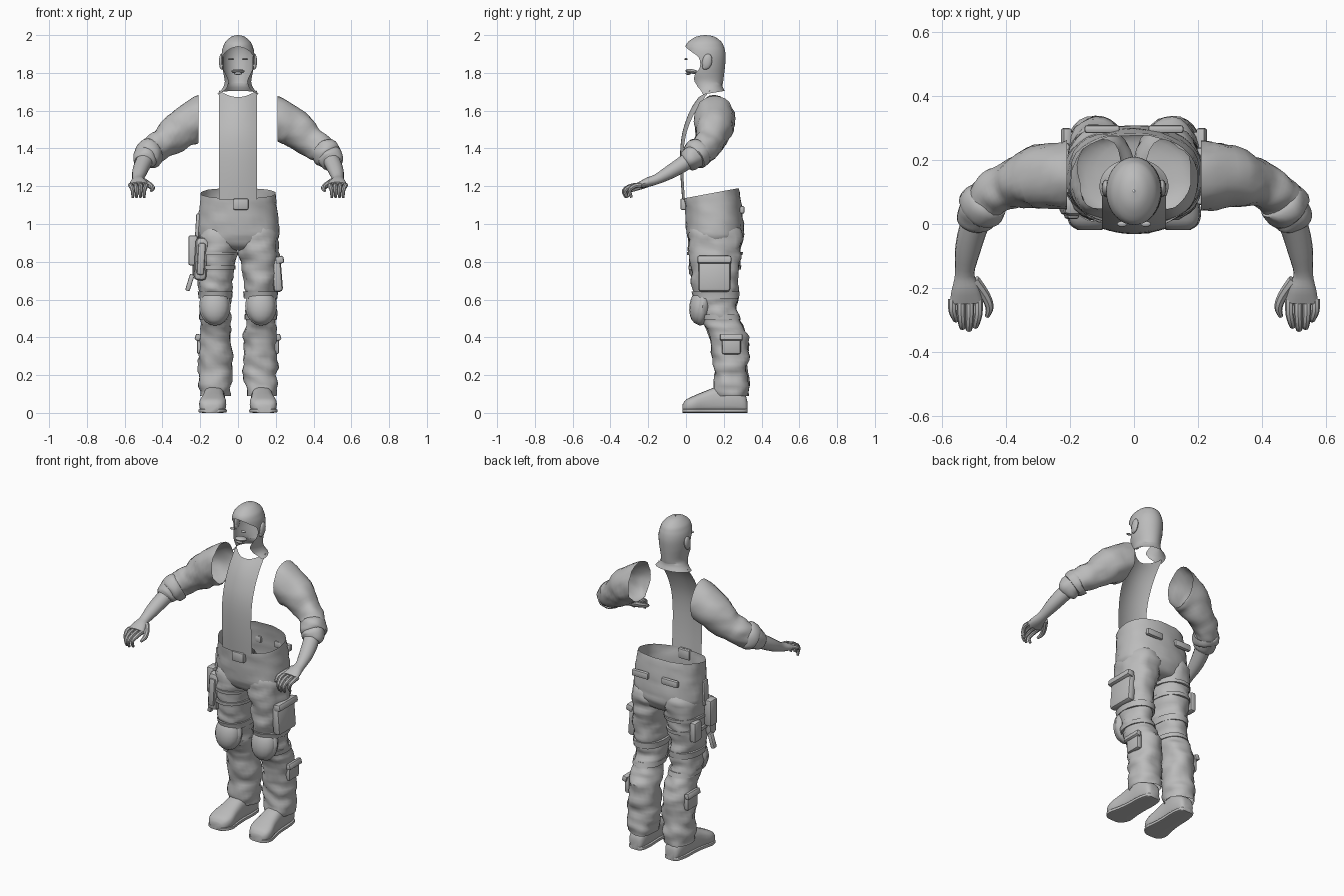
import bpy, bmesh, math
from mathutils import Vector, Matrix, noise

default_cube = bpy.data.objects.get("Cube")
if default_cube:
    bpy.data.objects.remove(default_cube, do_unlink=True)

grey = bpy.data.materials.new("plain grey")
grey.use_nodes = True
grey.diffuse_color = (0.5, 0.5, 0.5, 1)
grey.node_tree.nodes["Principled BSDF"].inputs["Base Color"].default_value = (0.5, 0.5, 0.5, 1)
parts = []
SIDES = (("left", 1), ("right", -1))


def finish(name, bm, recalc=True):
    if recalc:
        bmesh.ops.recalc_face_normals(bm, faces=bm.faces[:])
    mesh = bpy.data.meshes.new(name)
    bm.to_mesh(mesh)
    bm.free()
    mesh.materials.append(grey)
    obj = bpy.data.objects.new(name, mesh)
    bpy.context.collection.objects.link(obj)
    parts.append(obj)
    return obj


def resample(rows, steps):
    """Smooth curve through rows of numbers."""
    out = []
    for i in range(len(rows) - 1):
        before, a = rows[max(i - 1, 0)], rows[i]
        b, after = rows[i + 1], rows[min(i + 2, len(rows) - 1)]
        for k in range(steps):
            t = k / steps
            out.append([q + t / 2 * (r - p + t * (2 * p - 5 * q + 4 * r - s + t * (3 * (q - r) + s - p)))
                        for p, q, r, s in zip(before, a, b, after)])
    return out + [list(rows[-1])]


def power(value, e):
    return math.copysign(abs(value) ** e, value)


def loft(name, rings, seg=20, e=1.0, wrinkle=0.0, freq=18, caps=False):
    """Skin rings of (centre, side axis, back axis, front opening angle)."""
    bm = bmesh.new()
    skins = []
    for c, u, v, gap in rings:
        row = []
        for k in range(seg + 1):
            a = gap + (2 * math.pi - 2 * gap) * k / seg
            d = u * power(math.sin(a), e) - v * power(math.cos(a), e)
            p = c + d
            if wrinkle:
                p += d.normalized() * wrinkle * noise.noise(Vector((p.x, p.y, p.z * 1.6)) * freq)
            row.append(bm.verts.new(p))
        skins.append(row)
    for low, high in zip(skins, skins[1:]):
        for k in range(seg):
            bm.faces.new((low[k], low[k + 1], high[k + 1], high[k]))
    if caps:
        bm.faces.new(skins[0][:-1])
        bm.faces.new(skins[-1][:-1])
    bmesh.ops.remove_doubles(bm, verts=bm.verts[:], dist=0.0002)
    return finish(name, bm)


def tube(name, rows, side, ref, steps=3, start=None, **kw):
    """Tube along rows of x, y, z, radius across, radius along ref."""
    rows = resample(rows, steps)
    pts = [Vector((side * r[0], r[1], r[2])) for r in rows]
    rings = []
    for i, row in enumerate(rows):
        t = (pts[min(i + 1, len(pts) - 1)] - pts[max(i - 1, 0)]).normalized()
        if start is not None and i < steps:
            t = (Vector((side, 0, 0)).lerp(t, i / steps)).normalized()
        v = (ref - t * ref.dot(t)).normalized()
        rings.append((pts[i], t.cross(v) * row[3], v * row[4], 0))
    return loft(name, rings, **kw)


def box(name, centre, size, bevel=0.01, turn=0.0):
    bm = bmesh.new()
    bmesh.ops.create_cube(bm, size=1, matrix=Matrix.Translation(centre)
                          @ Matrix.Rotation(turn, 4, "Y") @ Matrix.Diagonal((*size, 1)))
    bmesh.ops.bevel(bm, geom=bm.edges[:], offset=bevel, segments=2, affect="EDGES", profile=0.5)
    return finish(name, bm)


def ball(name, centre, size, tilt=0.0):
    bm = bmesh.new()
    bmesh.ops.create_uvsphere(bm, u_segments=16, v_segments=10, radius=1,
                              matrix=Matrix.Translation(centre) @ Matrix.Rotation(tilt, 4, "X")
                              @ Matrix.Diagonal((*size, 1)))
    return finish(name, bm)


X, Z = Vector((1, 0, 0)), Vector((0, 0, 1))

# Trouser hips: height, half width, front, back, rim slant
hip_rows = [(1.163, .2, -.01, .28, .027), (1.08, .207, -.005, .295, .01), (.98, .217, 0, .305, 0),
            (.92, .21, .01, .3, 0), (.875, .15, .04, .27, 0), (.86, .02, .1, .2, 0)]
loft("trouser_hips", [(Vector((0, (f + b) / 2, z)), X * w, Vector((0, (b - f) / 2, s)), 0)
                      for z, w, f, b, s in resample(hip_rows, 4)], seg=36, e=.87, wrinkle=.008)
box("belt_buckle", (.015, -.012, 1.105), (.08, .035, .06), .008)

# Trouser legs: height, inner x, outer x, front, back
leg_rows = [(1.02, .03, .18, .05, .26), (.95, .0, .21, .012, .3), (.87, .003, .215, .012, .295),
            (.78, .02, .215, .02, .285), (.68, .03, .21, .03, .275), (.62, .04, .2, .045, .272),
            (.55, .04, .2, .06, .27), (.48, .04, .2, .085, .29), (.42, .035, .205, .12, .322),
            (.32, .03, .207, .137, .33), (.22, .03, .207, .15, .327), (.14, .038, .207, .145, .335),
            (.09, .045, .2, .15, .33)]
leg_curve = resample(leg_rows, 5)


def leg_ring(row, side, grow=0.0):
    z, i, o, f, b = row
    return (Vector((side * (i + o) / 2, (f + b) / 2, z)), X * ((o - i) / 2 + grow),
            Vector((0, (b - f) / 2 + grow, 0)), 0)


def band(name, side, top, bottom, grow):
    """Strap that follows the leg between two heights."""
    rows = [r for r in leg_curve if bottom <= r[0] <= top]
    rings = [leg_ring(r, side, grow) for r in rows]
    rings = [leg_ring(rows[0], side, -.005)] + rings + [leg_ring(rows[-1], side, -.005)]
    loft(name, rings, seg=24, e=.93)


# Boots: y, half width, height, x centre
boot_rows = [(.325, .025, .06, .122), (.31, .045, .1, .122), (.25, .056, .14, .124),
             (.17, .056, .14, .127), (.1, .062, .115, .13), (.04, .072, .09, .134),
             (0, .06, .07, .138), (-.018, .035, .045, .139)]

for label, s in SIDES:
    loft(label + "_trouser_leg", [leg_ring(r, s) for r in leg_curve], seg=24, e=.93, wrinkle=.016, freq=14)
    band(label + "_upper_knee_strap", s, .645, .6, .01)
    band(label + "_lower_knee_strap", s, .525, .49, .006)
    ball(label + "_knee_pad", (s * .122, .075, .565), (.077, .057, .097), -.15)
    ball(label + "_knee_pad_rim", (s * .122, .088, .565), (.084, .045, .104), -.15)
    boot = [(Vector((s * cx, y, h / 2)), X * w, Z * h / 2, 0) for y, w, h, cx in resample(boot_rows, 3)]
    loft(label + "_boot", boot, seg=20, e=.7, caps=True)
    sole = [(Vector((s * cx, y, .011)), X * (w + .004), Z * .011, 0)
            for y, w, h, cx in resample(boot_rows, 3)]
    loft(label + "_boot_sole", sole, seg=16, e=.4, caps=True)
    # Pockets
    box(label + "_calf_pocket", (s * .2, .24, .36), (.035, .1, .1), .012)
    box(label + "_calf_pocket_flap", (s * .212, .24, .4), (.03, .12, .035), .008, s * -.3)
    box(label + "_rear_pocket_flap", (s * .1, .297, 1.075), (.11, .025, .04), .008)

box("left_thigh_pocket", (.207, .15, .73), (.05, .17, .18), .018, -.08)
box("left_thigh_pocket_flap", (.22, .15, .81), (.045, .18, .04), .01, -.2)

# Holster rig on the right thigh
band("upper_thigh_strap", -1, .86, .825, .008)
band("lower_thigh_strap", -1, .78, .745, .008)
box("holster_body", (-.195, .06, .815), (.07, .07, .23), .025, .06)
box("holster_inset", (-.195, .03, .815), (.04, .03, .17), .012, .06)
box("holstered_grip", (-.238, .1, .86), (.05, .07, .16), .012)
box("holster_hanger", (-.215, .12, .98), (.02, .045, .15), .006, .06)
box("spare_pouch", (-.22, .22, .78), (.04, .07, .12), .012)
box("hanging_strap", (-.255, .11, .69), (.025, .03, .09), .006, .3)

# Arms: path with radius across and radius along
sleeve_rows = [(.21, .152, 1.56, .108, .12), (.3, .147, 1.505, .098, .104), (.385, .125, 1.435, .073, .084),
               (.44, .098, 1.4, .067, .076), (.475, .06, 1.37, .066, .07), (.495, .015, 1.338, .06, .06),
               (.5, -.003, 1.326, .044, .044)]
arm_rows = [(.475, .06, 1.37, .045, .045), (.505, -.02, 1.315, .044, .042), (.522, -.09, 1.272, .039, .036),
            (.53, -.155, 1.237, .03, .027), (.527, -.2, 1.222, .043, .025), (.525, -.245, 1.206, .052, .017)]
thumb_rows = [(.5, -.175, 1.225, .018, .018), (.468, -.22, 1.205, .016, .016),
              (.452, -.26, 1.19, .013, .013), (.46, -.29, 1.175, .007, .007)]
for label, s in SIDES:
    tube(label + "_sleeve", sleeve_rows, s, Z, steps=5, start=True, seg=24, wrinkle=.011, freq=15)
    tube(label + "_sleeve_roll", [(.458, .082, 1.385, .06, .06), (.465, .073, 1.38, .075, .08),
                                  (.48, .045, 1.36, .073, .076), (.487, .036, 1.352, .058, .058)],
         s, Z, seg=24, wrinkle=.008)
    tube(label + "_forearm_and_palm", arm_rows, s, Z, seg=16, caps=True)
    tube(label + "_thumb", thumb_rows, s, X, seg=8, caps=True)
    for i, (name, reach) in enumerate((("index", -.01), ("middle", 0), ("ring", -.006), ("little", -.03))):
        x = .487 + i * .027
        tip = .525 + (x - .525) * .75
        finger = [(x, -.235, 1.206, .013, .014), (x, -.285 - reach / 2, 1.202, .013, .013),
                  (tip, -.328 - reach, 1.178, .011, .011), (tip, -.318 - reach, 1.14, .007, .007)]
        tube(f"{label}_{name}_finger", finger, s, X, seg=8, caps=True)

# Open shirt front: height, depth, edge rise, edge depth
shirt_rows = [(1.13, -.02, 0, .014), (1.25, -.029, 0, .016), (1.38, -.031, 0, .018), (1.48, -.02, 0, .022),
              (1.57, .008, 0, .028), (1.63, .038, .012, .04), (1.672, .068, .035, .06)]
bm = bmesh.new()
columns = [k / 5 - 1 for k in range(11)]
grid = [[bm.verts.new((.1 * c, y + back * c * c, z + rise * c * c)) for c in columns]
        for z, y, rise, back in resample(shirt_rows, 3)]
for low, high in zip(grid, grid[1:]):
    for k in range(len(columns) - 1):
        bm.faces.new((low[k], low[k + 1], high[k + 1], high[k]))
finish("shirt_front", bm, recalc=False)

# Head shell with open face: height, half width, front, back, y of opening
head_rows = [(2.0, .003, .1, .106, .1), (1.992, .035, .055, .15, .055), (1.965, .066, .012, .187, .012),
             (1.94, .078, -.003, .2, -.003), (1.915, .085, -.005, .207, .025), (1.88, .087, -.005, .21, .068),
             (1.83, .083, -.003, .206, .074), (1.795, .077, 0, .202, .048), (1.755, .07, .02, .197, .045),
             (1.72, .08, .04, .192, .075), (1.69, .108, .03, .205, .09)]
rings = []
for z, w, f, b, edge in resample(head_rows, 3):
    mid, half = (f + b) / 2, (b - f) / 2
    gap = math.acos(max(-1, min(1, (mid - edge) / half)))
    lean = .015 if z < 1.74 else 0
    rings.append((Vector((0, mid, z)), X * w, Vector((0, half, lean)), gap))
loft("head_shell", rings, seg=32)
ball("mouth", (0, .03, 1.808), (.035, .034, .012), -.15)
ball("lower_lip", (0, .012, 1.797), (.022, .014, .008))
for label, s in SIDES:
    ball(label + "_ear", (s * .088, .112, 1.86), (.013, .026, .042), -.2)
    ball(label + "_ear_lobe", (s * .086, .1, 1.835), (.01, .014, .018))
    ball(label + "_eyelid", (s * .037, .0, 1.873), (.016, .009, .006))

# Smooth shading with crisp edges
bpy.ops.object.select_all(action="DESELECT")
for obj in parts:
    obj.select_set(True)
bpy.context.view_layer.objects.active = parts[0]
bpy.ops.object.shade_smooth_by_angle(angle=math.radians(40))
